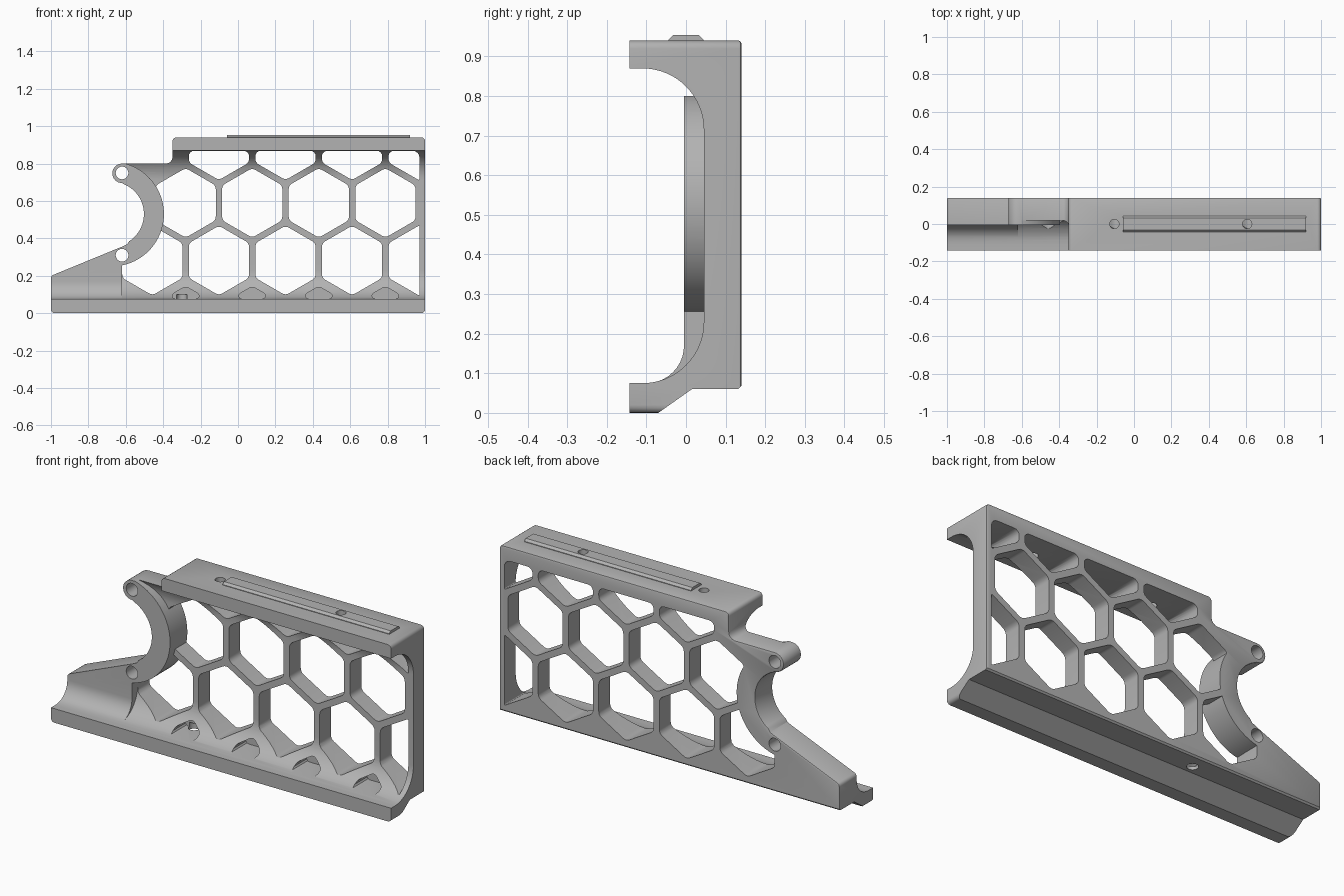
import bpy, bmesh
from math import sin, cos, pi, radians, sqrt
from mathutils import Vector

if "Cube" in bpy.data.objects:
    bpy.data.objects.remove(bpy.data.objects["Cube"])

grey = bpy.data.materials.new("plain grey")
grey.use_nodes = True
COLOUR = (0.45, 0.45, 0.45, 1)
grey.diffuse_color = COLOUR
grey.node_tree.nodes["Principled BSDF"].inputs["Base Color"].default_value = COLOUR


def arc(cx, cy, r, a0, a1, n=16):
    angles = [radians(a0 + (a1 - a0) * i / n) for i in range(n + 1)]
    return [(cx + r * cos(a), cy + r * sin(a)) for a in angles]


def rounded(points, radius=0, n=4):
    """Round polygon corners; a third value on a point sets its own radius."""
    out = []
    for i, p in enumerate(points):
        r = p[2] if len(p) > 2 else radius
        c = Vector(p[:2])
        if r == 0:
            out.append(tuple(c))
            continue
        u = Vector(points[i - 1][:2]) - c
        v = Vector(points[(i + 1) % len(points)][:2]) - c
        half = u.angle(v) / 2
        reach = min(r * cos(half) / sin(half), 0.45 * u.length, 0.45 * v.length)
        r = reach * sin(half) / cos(half)
        u, v = u.normalized(), v.normalized()
        centre = c + (u + v).normalized() * (r / sin(half))
        a, b = c + u * reach - centre, c + v * reach - centre
        sweep = a.angle(b)
        for k in range(n + 1):
            t = k / n * sweep
            out.append(tuple(centre + (a * sin(sweep - t) + b * sin(t)) / sin(sweep)))
    return out


def clip(points, axis, limit, sign):
    """Keep the part of a polygon where sign * (value - limit) <= 0."""
    out = []
    for i, q in enumerate(points):
        p = points[i - 1]
        dp, dq = sign * (p[axis] - limit), sign * (q[axis] - limit)
        if (dp < 0) != (dq < 0):
            t = dp / (dp - dq)
            out.append(tuple(p[k] + t * (q[k] - p[k]) for k in (0, 1)))
        if dq < 0:
            out.append(q)
    return out


def prisms(name, items, axis, bevel_end=0):
    """Extrude 2D polygons (points, low, high) along an axis into one object."""
    place = {"x": lambda p, d: (d, p[0], p[1]),
             "y": lambda p, d: (p[0], d, p[1]),
             "z": lambda p, d: (p[0], p[1], d)}[axis]
    bm = bmesh.new()
    for points, low, high in items:
        a = [bm.verts.new(place(p, low)) for p in points]
        b = [bm.verts.new(place(p, high)) for p in points]
        bm.faces.new(a)
        end = bm.faces.new(b[::-1])
        for i in range(len(a)):
            bm.faces.new((a[i - 1], b[i - 1], b[i], a[i]))
    bmesh.ops.recalc_face_normals(bm, faces=bm.faces)
    if bevel_end:
        bmesh.ops.bevel(bm, geom=list(end.edges), offset=bevel_end, segments=2,
                        profile=0.5, affect="EDGES")
    mesh = bpy.data.meshes.new(name)
    bm.to_mesh(mesh)
    bm.free()
    mesh.materials.append(grey)
    obj = bpy.data.objects.new(name, mesh)
    bpy.context.collection.objects.link(obj)
    return obj


def combine(target, tool, operation):
    mod = target.modifiers.new(operation, "BOOLEAN")
    mod.operation, mod.object, mod.solver = operation, tool, "EXACT"
    bpy.context.view_layer.objects.active = target
    bpy.ops.object.modifier_apply(modifier=mod.name)
    bpy.data.objects.remove(tool)


# Main channel section: top lip, thin web and bottom lip
section = ([(-0.2, 0), (-0.07, 0), (0.015, 0.06), (0.132, 0.06), (0.15, 0.078),
            (0.15, 1), (-0.2, 1), (-0.2, 0.87)]
           + arc(-0.11, 0.715, 0.155, 90, 0) + arc(-0.11, 0.23, 0.155, 0, -90)
           + [(-0.2, 0.075)])
frame = prisms("honeycomb_frame", [(section, -1.1, 1.1)], "x")

# Honeycomb cells, with blind pockets along the bottom lip
PITCH, MID = 0.356, 0.59
ROW = PITCH * sqrt(3) / 2


def hexagon(x, z, r):
    return [(x + r * sin(k * pi / 3), z + r * cos(k * pi / 3)) for k in range(6)]


cells = []
for k in range(4):
    x = -0.28 + k * PITCH
    cells.append((rounded(hexagon(x, MID, 0.186), 0.035), -0.3, 0.3))
    pocket = clip(hexagon(x, MID - 2 * ROW, 0.17), 1, 0.077, -1)
    cells.append((rounded(pocket, 0.03), -0.3, 0.06))
for row in (-1, 1):
    for k in range(5):
        x = -0.28 + (k - 0.5) * PITCH
        if row == 1 and k == 0:
            continue
        cell = clip(hexagon(x, MID + row * ROW, 0.186), 0, 0.97, 1)
        cell = clip(cell, 1, 0.868, 1)
        cells.append((rounded(cell, 0.035), -0.3, 0.3))
combine(frame, prisms("cell_cutter", cells, "y"), "DIFFERENCE")

# Thicker clamp arm and wedge with a fillet into the bottom lip
BITE = (-0.676, 0.53)
arm_section = ([(-0.1, 0.04), (0.0, 0.07), (0.16, 0.07), (0.16, 0.93), (-0.005, 0.93)]
               + arc(-0.1, 0.17, 0.095, 0, -90, 10))
arm = prisms("clamp_arm", [(arm_section, -1.15, -0.3)], "x")
arm_mask = ([(-1.12, -0.1), (-0.62, -0.1)] + arc(*BITE, 0.28, -78.5, 78.5, 40)
            + [(-0.62, 0.97), (-1.12, 0.97)])
combine(arm, prisms("arm_mask", [(arm_mask, -0.3, 0.3)], "y"), "INTERSECT")
combine(frame, arm, "UNION")

# Trim to the outline, with the round bite between the two clamp holes
outline = ([(1, 0, 0.02), (1, 0.94, 0.02), (-0.35, 0.94, 0.02), (-0.35, 0.8, 0.035)]
           + arc(-0.62, 0.748, 0.052, 90, 270) + arc(*BITE, 0.173, 68, -57, 28)
           + [(-0.592, 0.369), (-0.615, 0.358), (-1, 0.2, 0.02), (-1, 0, 0.02)])
trim = prisms("outline_trim", [(rounded(outline), -0.143, 0.14)], "y", 0.007)
combine(frame, trim, "INTERSECT")

# Top rail with sloping sides
rail_section = [(-0.044, 0.93), (0.044, 0.93), (0.044, 0.943), (0.032, 0.954),
                (-0.032, 0.954), (-0.044, 0.943)]
combine(frame, prisms("top_rail", [(rail_section, -0.06, 0.92)], "x"), "UNION")

# Clamp holes, then screw holes through the top and bottom
bores = [(arc(-0.62, z, 0.034, 0, 345, 23), -0.3, 0.3) for z in (0.75, 0.31)]
combine(frame, prisms("clamp_hole_cutter", bores, "y"), "DIFFERENCE")
screws = [(arc(x, 0, 0.025, 0, 345, 23), 0.8, 1.1) for x in (-0.105, 0.605)]
screws.append((arc(-0.3, 0.06, 0.028, 0, 345, 23), 0, 0.1))
combine(frame, prisms("screw_hole_cutter", screws, "z"), "DIFFERENCE")

frame.select_set(True)
bpy.context.view_layer.objects.active = frame
bpy.ops.object.shade_smooth_by_angle(angle=radians(30))
